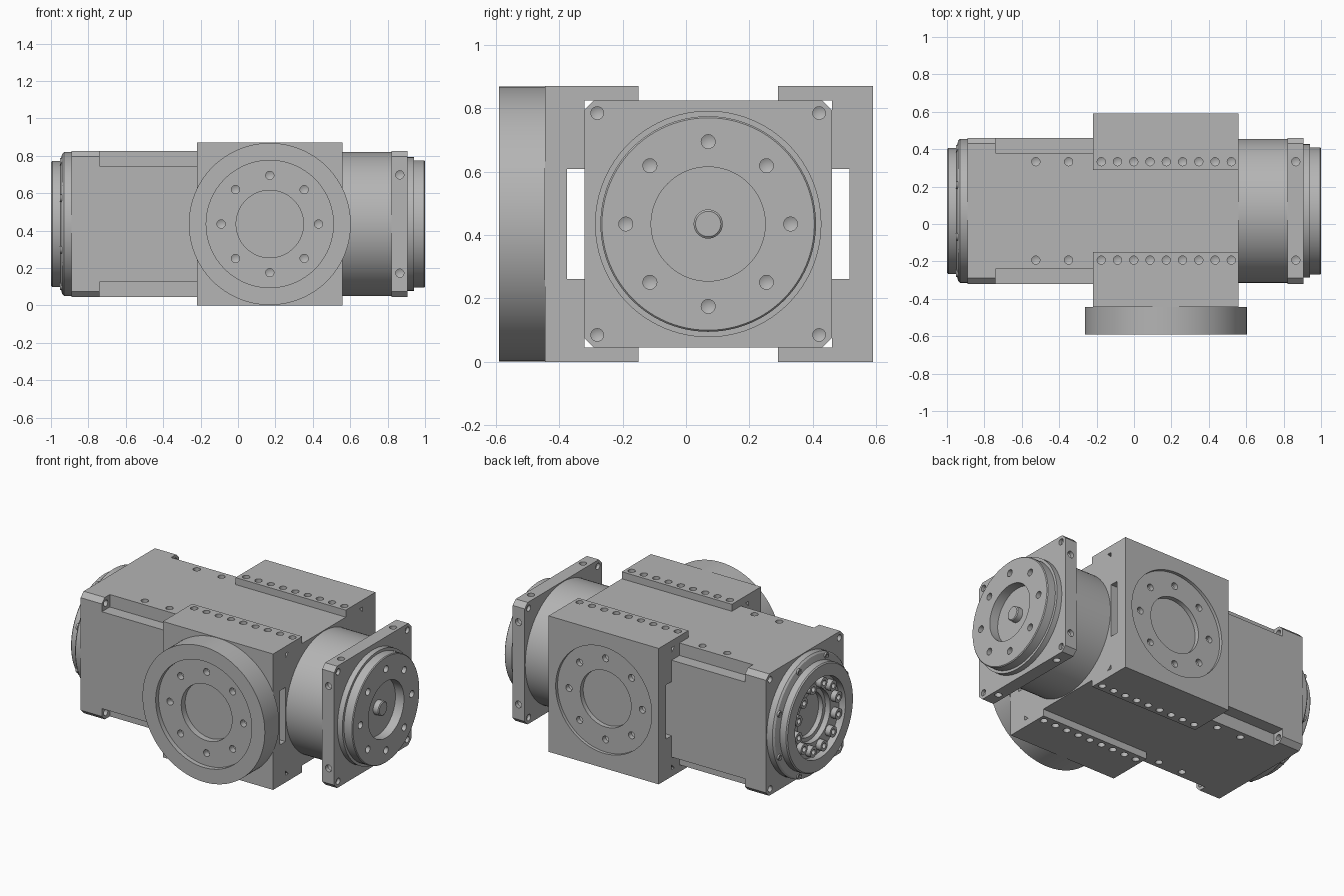
import bpy, bmesh, math
from mathutils import Vector

old = bpy.data.objects.get("Cube")
if old:
    bpy.data.objects.remove(old)

CY, CZ = 0.07, 0.435      # main axis of the housing
H = 0.39                  # half width of the housing
FX = 0.17                 # centre of the side outputs
PX0, PX1 = -0.22, 0.56    # length of the side brackets
X, Y, Z = Vector((1, 0, 0)), Vector((0, 1, 0)), Vector((0, 0, 1))

metal = bpy.data.materials.new("machined_grey")
metal.use_nodes = True
grey = (0.46, 0.46, 0.46, 1)
metal.diffuse_color = grey
metal.node_tree.nodes["Principled BSDF"].inputs["Base Color"].default_value = grey


def finish(name, bm):
    bmesh.ops.recalc_face_normals(bm, faces=bm.faces)
    mesh = bpy.data.meshes.new(name)
    bm.to_mesh(mesh)
    bm.free()
    mesh.materials.append(metal)
    ob = bpy.data.objects.new(name, mesh)
    bpy.context.collection.objects.link(ob)
    return ob


def add_lathe(bm, profile, origin, axis, steps):
    """Revolve (radius, distance along axis) points about an axis."""
    side = Z if abs(axis.z) < 0.5 else X
    verts = [bm.verts.new(Vector(origin) + axis * t + side * r) for r, t in profile]
    edges = [bm.edges.new(pair) for pair in zip(verts, verts[1:])]
    bmesh.ops.spin(bm, geom=verts + edges, cent=origin, axis=axis,
                   angle=math.tau, steps=steps, use_merge=True)
    bmesh.ops.remove_doubles(bm, verts=bm.verts, dist=0.0002)


def lathe(name, profile, origin, axis, steps=96):
    bm = bmesh.new()
    add_lathe(bm, profile, origin, axis, steps)
    return finish(name, bm)


def prism(name, outline, x0, x1):
    """Extrude a y-z outline along x."""
    bm = bmesh.new()
    face = bm.faces.new([bm.verts.new((x0, y, z)) for y, z in outline])
    moved = bmesh.ops.extrude_face_region(bm, geom=[face])["geom"]
    bmesh.ops.translate(bm, vec=X * (x1 - x0),
                        verts=[g for g in moved if isinstance(g, bmesh.types.BMVert)])
    return finish(name, bm)


def cut(ob, cutter):
    mod = ob.modifiers.new("cut", 'BOOLEAN')
    mod.operation, mod.solver, mod.object = 'DIFFERENCE', 'EXACT', cutter
    bpy.context.view_layer.objects.active = ob
    bpy.ops.object.modifier_apply(modifier=mod.name)
    bpy.data.objects.remove(cutter)


def drill(ob, holes, radius=0.022, depth=0.04):
    """Drill blind holes given as (point, outward direction)."""
    bm = bmesh.new()
    pin = [(0, 0.01), (radius, 0.01), (radius, -depth), (0, -depth - radius / 2)]
    for point, direction in holes:
        add_lathe(bm, pin, point, direction, 20)
    cut(ob, finish("drill_cutter", bm))


def ring(centre, axis, radius, count, phase=0.0):
    u = Z if abs(axis.z) < 0.5 else X
    v = axis.cross(u)
    angles = [math.tau * (i + phase) / count for i in range(count)]
    return [(Vector(centre) + radius * (u * math.cos(a) + v * math.sin(a)), axis)
            for a in angles]


def corners(x, axis, d=0.35):
    return [(Vector((x, CY + a * d, CZ + b * d)), axis) for a in (-1, 1) for b in (-1, 1)]


def top_bottom(xs, half):
    return [(Vector((x, CY + a * 0.263, CZ + s * half)), Z * s)
            for x in xs for a in (-1, 1) for s in (-1, 1)]


def four_way(quarter):
    """Repeat a corner outline on all four quarters."""
    pts = []
    for a, b, flip in ((1, 1, 1), (-1, 1, -1), (-1, -1, 1), (1, -1, -1)):
        pts += [(CY + a * u, CZ + b * w) for u, w in quarter[::flip]]
    return pts


chamfered = four_way([(H, H - 0.03), (H - 0.03, H)])
notched = four_way([(H, H - 0.08), (H - 0.08, H - 0.08), (H - 0.08, H)])

# Housing: core, notched middle and end flange
prism("housing_core", chamfered, PX0, PX1)
middle = prism("housing_middle", notched, -0.74, PX0)
drill(middle, top_bottom([-0.525, -0.35], H))
rear = prism("rear_flange", chamfered, -0.89, -0.74)
drill(rear, top_bottom([-0.7], H))
drill(rear, corners(-0.89, -X) + corners(-0.74, X), 0.02)

# C-shaped brackets hugging both sides of the core
brackets = {}
for name, s, outer in (("front_bracket", -1, 0.515), ("back_bracket", 1, 0.52)):
    upper = [(outer, 0.435), (0.22, 0.435), (0.22, H), (H, H), (H, 0.173), (0.445, 0.173)]
    outline = upper + [(u, -w) for u, w in reversed(upper)]
    ob = prism(name, [(CY + s * u, CZ + w) for u, w in outline], PX0, PX1)
    drill(ob, [h for h in top_bottom([-0.175 + 0.0869 * i for i in range(9)], 0.435)
               if (h[0].y - CY) * s > 0], depth=0.03)
    brackets[name] = ob

# Output recess in the back bracket
back = brackets["back_bracket"]
cut(back, lathe("recess_cutter", [(0, 0.02), (0.34, 0.02), (0.34, -0.02), (0.18, -0.02),
                                  (0.18, -0.05), (0, -0.05)], (FX, 0.59, CZ), Y))
drill(back, ring((FX, 0.57, CZ), Y, 0.26, 8), depth=0.03)

# Front output disc
disc = lathe("front_output_disc", [(0, 0.075), (0.18, 0.075), (0.18, 0.115), (0.34, 0.115),
                                   (0.34, 0.145), (0.433, 0.145), (0.433, 0), (0, 0)],
             (FX, -0.445, CZ), -Y)
drill(disc, ring((FX, -0.56, CZ), -Y, 0.26, 8))

# Motor barrel and its square flange
lathe("motor_barrel", [(0, 0), (0.385, 0), (0.385, 0.26), (0, 0.26)], (PX1, CY, CZ), X)
flange = prism("motor_flange", chamfered, 0.82, 0.905)
drill(flange, corners(0.905, X), 0.02, 0.02)
drill(flange, corners(0.82, -X), 0.02, 0.02)
drill(flange, top_bottom([0.865], H) +
      [(Vector((0.865, CY + s * H, CZ + b * 0.263)), Y * s) for s in (-1, 1) for b in (-1, 1)],
      depth=0.025)

# Stepped motor hub with recess and centre stub
hub = lathe("motor_hub", [(0, 0.035), (0.18, 0.035), (0.18, 0.095), (0.335, 0.095),
                          (0.34, 0.09), (0.34, 0.035), (0.357, 0.035), (0.357, 0), (0, 0)],
            (0.905, CY, CZ), X)
drill(hub, ring((1.0, CY, CZ), X, 0.26, 8))
lathe("centre_stub", [(0, 0), (0.046, 0), (0.046, 0.035), (0.04, 0.04), (0, 0.04)],
      (0.94, CY, CZ), X, 32)

# Rear bearing cap with bored centre
lathe("rear_cap", [(0, -0.02), (0.14, -0.02), (0.14, 0.03), (0.165, 0.03), (0.165, 0.065),
                   (0.255, 0.065), (0.255, 0.11), (0.33, 0.11), (0.337, 0.103),
                   (0.337, 0.06), (0.375, 0.05), (0.385, 0.04), (0.385, 0), (0, -0.03)],
      (-0.89, CY, CZ), -X)


# Socket-head bolts on the rear cap
def bolts(name, places, r, height):
    bm = bmesh.new()
    head = [(0, 0), (r, 0), (r, height), (r * 0.5, height),
            (r * 0.5, height * 0.4), (0, height * 0.4)]
    for point, direction in places:
        add_lathe(bm, head, point, direction, 18)
    return finish(name, bm)


bolts("inner_bolts", ring((-0.955, CY, CZ), -X, 0.208, 12, 0.5), 0.034, 0.035)
bolts("outer_bolts", ring((-0.94, CY, CZ), -X, 0.36, 8, 0.5), 0.02, 0.012)

# Smooth round walls, keep edges crisp
bpy.ops.object.select_all(action='DESELECT')
for ob in bpy.context.collection.objects:
    if ob.type == 'MESH' and metal.name in ob.data.materials:
        ob.select_set(True)
        bpy.context.view_layer.objects.active = ob
bpy.ops.object.shade_smooth_by_angle(angle=math.radians(30))
